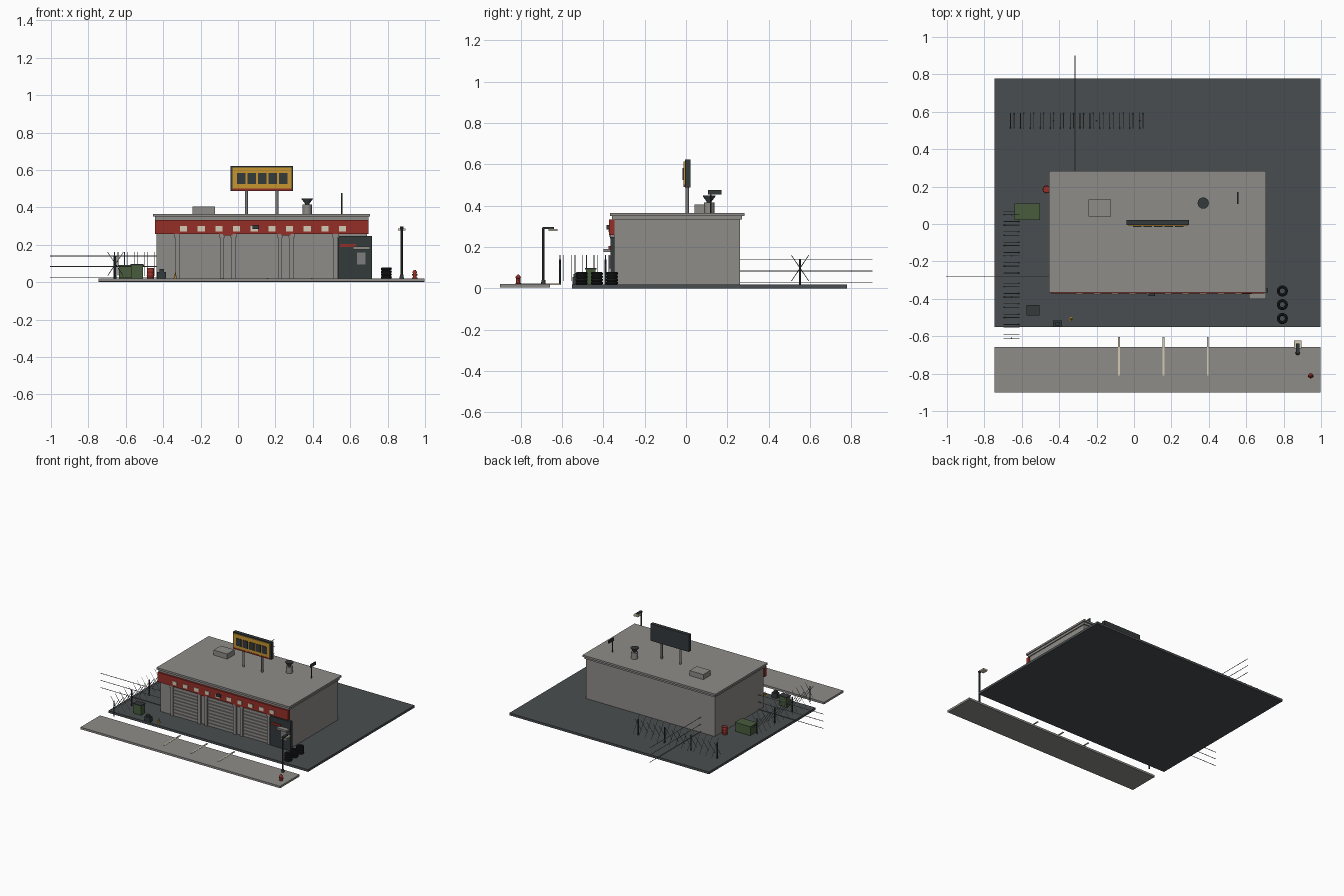
import bpy, math
from mathutils import Vector

def mat(name, r, g, b):
    m = bpy.data.materials.new(name)
    m.diffuse_color = (r, g, b, 1)
    return m

CONC = mat("concrete_grey", 0.27, 0.265, 0.25)
ASPH = mat("asphalt", 0.066, 0.076, 0.08)
DARK = mat("dark_metal", 0.034, 0.041, 0.044)
RED = mat("red_paint", 0.30, 0.028, 0.02)
YELL = mat("yellow_paint", 0.57, 0.30, 0.03)
GREEN = mat("green_paint", 0.065, 0.107, 0.048)
CREAM = mat("cream", 0.66, 0.60, 0.46)
BLACK = mat("rubber_black", 0.013, 0.014, 0.015)
STEEL = mat("steel_grey", 0.20, 0.205, 0.20)

def mesh_obj(name, verts, faces, m):
    me = bpy.data.meshes.new(name)
    me.from_pydata(verts, [], faces)
    me.materials.append(m)
    o = bpy.data.objects.new(name, me)
    bpy.context.collection.objects.link(o)
    return o

def box(name, x0, x1, y0, y1, z0, z1, m):
    v = [(x, y, z) for x in (x0, x1) for y in (y0, y1) for z in (z0, z1)]
    f = [(0, 1, 3, 2), (4, 6, 7, 5), (0, 4, 5, 1), (2, 3, 7, 6), (0, 2, 6, 4), (1, 5, 7, 3)]
    return mesh_obj(name, v, f, m)

def lathe(name, x, y, prof, m, n=16):
    """Closed solid of revolution from (radius, z) pairs."""
    v = [(x + r * math.cos(2 * math.pi * i / n), y + r * math.sin(2 * math.pi * i / n), z)
         for r, z in prof for i in range(n)]
    f = [(k * n + i, k * n + (i + 1) % n, (k + 1) * n + (i + 1) % n, (k + 1) * n + i)
         for k in range(len(prof) - 1) for i in range(n)]
    f += [tuple(range(n))[::-1], tuple(range((len(prof) - 1) * n, len(prof) * n))]
    o = mesh_obj(name, v, f, m)
    for p in o.data.polygons:
        p.use_smooth = len(p.vertices) == 4 and abs(p.normal.z) < 0.9
    return o

def rods(name, segs, r, m, n=6):
    """Many thin rods in one object."""
    v, f = [], []
    for a, b in segs:
        a, b = Vector(a), Vector(b)
        q = (b - a).to_track_quat('Z', 'Y')
        s = len(v)
        for c in (a, b):
            for i in range(n):
                t = 2 * math.pi * i / n
                v.append(c + q @ Vector((r * math.cos(t), r * math.sin(t), 0)))
        f += [(s + i, s + (i + 1) % n, s + n + (i + 1) % n, s + n + i) for i in range(n)]
        f += [tuple(range(s, s + n))[::-1], tuple(range(s + n, s + 2 * n))]
    return mesh_obj(name, v, f, m)

# ground and pavement
G = 0.018
box("asphalt_lot", -0.745, 0.998, -0.552, 0.778, 0, G, ASPH)
box("sidewalk", -0.745, 0.998, -0.90, -0.657, 0.004, 0.02, CONC)
for i, x in enumerate((-0.08, 0.157, 0.394)):
    box(f"parking_line_{i}", x - 0.005, x + 0.005, -0.81, -0.605, 0.017, 0.022, CREAM)

# building shell and stepped roof
box("walls", -0.435, 0.69, -0.348, 0.262, G, 0.34, CONC)
box("roof_lower_lip", -0.445, 0.698, -0.358, 0.272, 0.333, 0.35, CONC)
box("roof_cap", -0.455, 0.706, -0.367, 0.283, 0.35, 0.365, CONC)

# red fascia with cream squares
box("red_fascia", -0.443, 0.697, -0.372, -0.345, 0.257, 0.333, RED)
for i in range(10):
    x = -0.291 + i * 0.0945
    box(f"fascia_square_{i}", x - 0.019, x + 0.019, -0.376, -0.37, 0.272, 0.301, CREAM)
box("fascia_lamp", 0.078, 0.113, -0.385, -0.37, 0.285, 0.305, DARK)

# garage doors: horizontal slats in each bay
for i, (x0, x1) in enumerate(((-0.325, -0.085), (-0.025, 0.225), (0.285, 0.52))):
    for k in range(9):
        z = G + k * 0.0255
        box(f"door_{i}_slat_{k}", x0, x1, -0.356, -0.345, z + 0.002, z + 0.0235, CONC)
    for s, x in enumerate((x0, x1)):
        box(f"door_{i}_post_{s}", x - 0.011, x + 0.011, -0.365, -0.345, G, 0.25, CONC)
        box(f"door_{i}_post_cap_{s}", x - 0.016, x + 0.016, -0.368, -0.345, 0.24, 0.257, CONC)
for i, x in enumerate((-0.055, 0.255)):
    box(f"red_bracket_{i}", x - 0.026, x + 0.026, -0.37, -0.345, 0.249, 0.262, RED)

# office front
box("office_front", 0.535, 0.716, -0.366, -0.345, G, 0.247, DARK)
box("office_red_strip", 0.545, 0.63, -0.374, -0.365, 0.188, 0.204, RED)
box("office_awning", 0.615, 0.705, -0.40, -0.362, 0.175, 0.19, CONC)
box("office_window", 0.635, 0.682, -0.372, -0.362, 0.095, 0.158, STEEL)

# roof sign
box("sign_frame", -0.04, 0.295, -0.006, 0.022, 0.488, 0.622, DARK)
box("sign_panel", -0.03, 0.285, -0.012, -0.004, 0.502, 0.613, YELL)
box("sign_red_strip", -0.03, 0.285, -0.012, -0.004, 0.491, 0.501, RED)
for i in range(5):
    x = 0.017 + i * 0.0562
    box(f"sign_block_{i}", x - 0.022, x + 0.022, -0.016, -0.01, 0.524, 0.583, DARK)
for i, x in enumerate((0.045, 0.208)):
    lathe(f"sign_post_{i}", x, 0.006, [(0.008, 0.36), (0.008, 0.49)], STEEL, 12)

# rooftop equipment
box("roof_unit", -0.242, -0.122, 0.04, 0.13, 0.36, 0.405, CONC)
lathe("vent_pipe", 0.37, 0.112, [(0.025, 0.36), (0.025, 0.415)], CONC)
lathe("vent_cowl", 0.37, 0.112, [(0.012, 0.413), (0.012, 0.42), (0.03, 0.444), (0.03, 0.448)], DARK)
rods("antenna_pole", [((0.556, 0.12, 0.36), (0.556, 0.12, 0.47))], 0.004, DARK)
box("antenna_plate", 0.552, 0.56, 0.107, 0.172, 0.453, 0.476, DARK)

# fences: posts, cross rails and crossed wires (u runs along the fence)
def fence(name, start, length, fixed, along_x):
    P = lambda u, w, z: (start + u, fixed + w, z) if along_x else (fixed + w, start + u, z)
    rods(name + "_posts", [(P(length * i / 3, 0, G), P(length * i / 3, 0, 0.14)) for i in range(4)],
         0.005, DARK)
    h = 0.35
    rods(name + "_rails", [(P(length / 2, -h, z), P(length / 2, h, z)) for z in (0.027, 0.084, 0.14)],
         0.002, STEEL)
    segs = []
    n = int(length / 0.0515)
    for i in range(n + 1):
        u = i * length / n
        for d, s in ((0, 1), (0.018, -1)):
            segs.append((P(u + d, -0.042 * s, 0.035), P(u + d, 0.042 * s, 0.16)))
    rods(name + "_wires", segs, 0.0018, STEEL, 4)

fence("side_fence", -0.61, 0.66, -0.655, False)
fence("rear_fence", -0.66, 0.69, 0.552, True)

# tyre stacks
for s, y in enumerate((-0.358, -0.431, -0.505)):
    for k in range(4):
        z = G + 0.0075 + k * 0.0152
        bpy.ops.mesh.primitive_torus_add(major_radius=0.0215, minor_radius=0.0082, major_segments=20,
                                         minor_segments=8, location=(0.793, y, z))
        o = bpy.context.object
        o.name = f"tyre_{s}_{k}"
        o.data.materials.append(BLACK)
        bpy.ops.object.shade_smooth_by_angle()

# street lamp
lathe("lamp_base", 0.875, -0.69, [(0.012, 0.018), (0.009, 0.04)], DARK)
rods("lamp_pole", [((0.875, -0.69, 0.02), (0.875, -0.69, 0.295))], 0.006, DARK, 10)
box("lamp_arm", 0.866, 0.884, -0.693, -0.638, 0.286, 0.297, DARK)
box("lamp_head", 0.856, 0.895, -0.665, -0.622, 0.276, 0.288, CREAM)

# hydrant
lathe("hydrant", 0.945, -0.812, [(0.014, 0.018), (0.014, 0.024), (0.01, 0.025), (0.01, 0.048),
      (0.013, 0.049), (0.012, 0.056), (0.004, 0.066)], RED, 12)
rods("hydrant_nozzles", [((0.929, -0.812, 0.04), (0.961, -0.812, 0.04))], 0.005, RED, 8)

# yard clutter
box("dumpster", -0.635, -0.507, 0.025, 0.105, G, 0.083, GREEN)
box("dumpster_lid", -0.639, -0.503, 0.021, 0.109, 0.083, 0.091, GREEN)
box("green_bin", -0.573, -0.507, -0.485, -0.437, G, 0.09, GREEN)
box("green_bin_lid", -0.576, -0.504, -0.488, -0.434, 0.09, 0.097, DARK)
lathe("red_barrel", -0.468, 0.185, [(0.019, G), (0.019, 0.035), (0.021, 0.037), (0.019, 0.039),
      (0.019, 0.055), (0.021, 0.057), (0.019, 0.059), (0.019, 0.077)], RED)
box("engine_block", -0.432, -0.385, -0.55, -0.517, G, 0.055, DARK)
box("engine_top", -0.421, -0.396, -0.544, -0.523, 0.055, 0.07, DARK)
lathe("yellow_cone", -0.335, -0.508, [(0.01, G), (0.01, 0.021), (0.007, 0.022), (0.002, 0.052)], YELL, 10)
